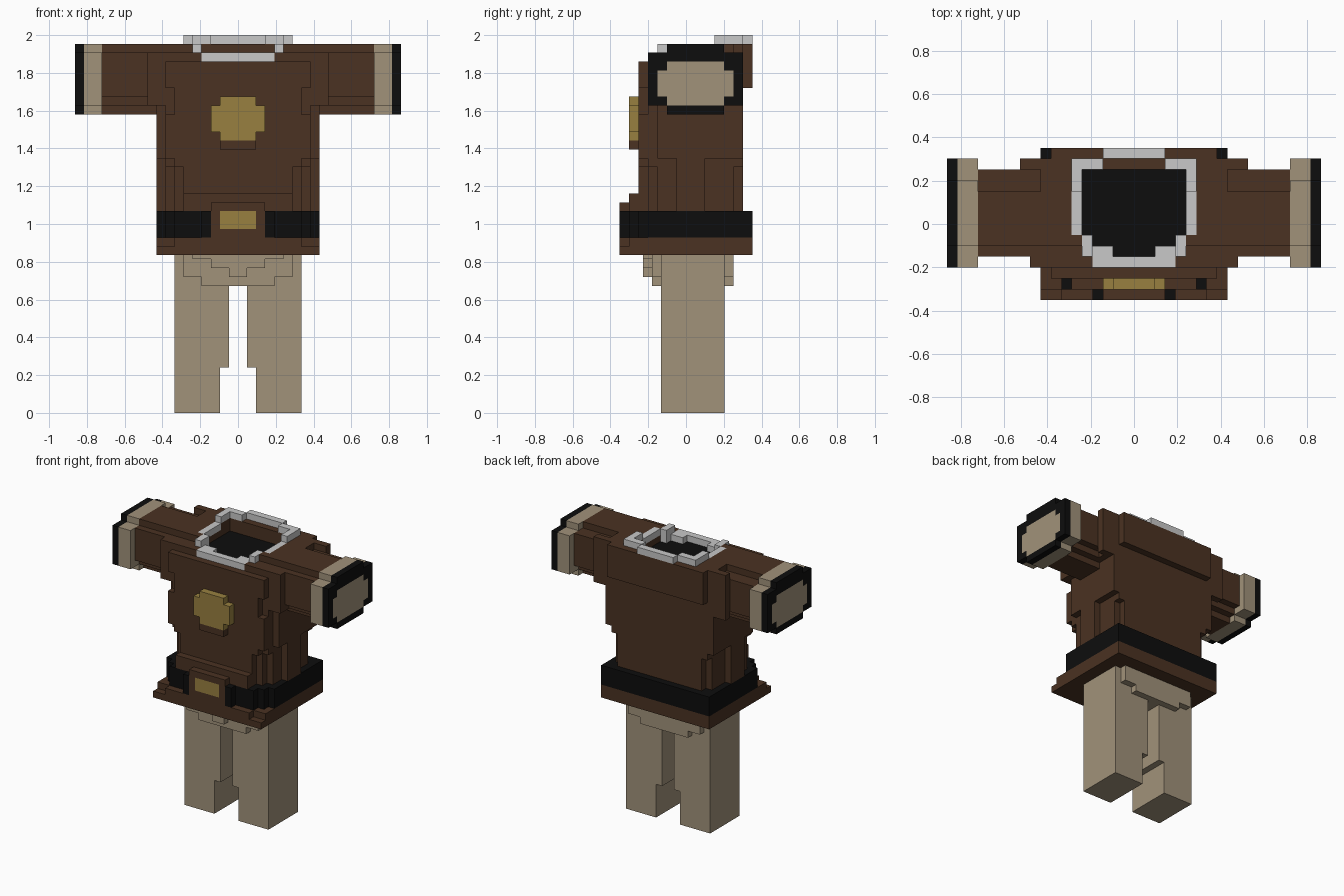
import bpy, bmesh

if "Cube" in bpy.data.objects:
    bpy.data.objects.remove(bpy.data.objects["Cube"])


def material(name, rgb):
    m = bpy.data.materials.new(name)
    m.diffuse_color = (*rgb, 1.0)
    m.use_nodes = True
    m.node_tree.nodes["Principled BSDF"].inputs["Base Color"].default_value = m.diffuse_color
    return m


BROWN = material("brown_cloth", (0.069, 0.032, 0.016))
BEIGE = material("beige_cloth", (0.356, 0.287, 0.195))
BLACK = material("black_leather", (0.004, 0.004, 0.004))
GOLD = material("gold_metal", (0.314, 0.216, 0.051))
GREY = material("grey_trim", (0.578, 0.578, 0.578))


def fill(cells, part, xa, xb, ya, yb, za, zb):
    """Fill a block of cells on both sides of x = 0; part None carves."""
    for i in range(xa, xb):
        for j in range(ya, yb):
            for k in range(za, zb):
                for c in ((i, j, k), (-i - 1, j, k)):
                    if part:
                        cells[c] = part
                    else:
                        cells.pop(c, None)


SIDES = []
for axis in range(3):
    for s in (0, 1):
        u, v = (axis + 1) % 3, (axis + 2) % 3
        corners = []
        for a, b in ((0, 0), (1, 0), (1, 1), (0, 1)):
            p = [0, 0, 0]
            p[axis], p[u], p[v] = s, a, b
            corners.append(tuple(p))
        step = [0, 0, 0]
        step[axis] = 1 if s else -1
        SIDES.append((step, corners if s else corners[::-1]))


def build(cells, part, mat, size, origin):
    """Make one object from the exposed faces of the part's cells."""
    bm = bmesh.new()
    verts = {}
    for c, name in cells.items():
        if name != part:
            continue
        for step, corners in SIDES:
            if tuple(c[a] + step[a] for a in range(3)) in cells:
                continue
            face = []
            for q in corners:
                p = tuple(c[a] + q[a] for a in range(3))
                if p not in verts:
                    verts[p] = bm.verts.new([origin[a] + size[a] * p[a] for a in range(3)])
                face.append(verts[p])
            bm.faces.new(face)
    mesh = bpy.data.meshes.new(part)
    bm.to_mesh(mesh)
    bm.free()
    mesh.materials.append(mat)
    bpy.context.collection.objects.link(bpy.data.objects.new(part, mesh))


t = {}
# Tunic hem
fill(t, "tunic", 0, 9, -7, 7, 0, 1)
fill(t, "tunic", 0, 7, -7, -6, 1, 2)
fill(t, "tunic", 0, 9, -6, 7, 1, 2)
# Belt, stepped round the front corners
for half, front in ((4, -7), (7, -6), (8, -5), (9, -4)):
    fill(t, "belt", 0, half, front, 7, 2, 5)
# Waist and chest core
fill(t, "tunic", 0, 8, -3, 5, 5, 11)
fill(t, "tunic", 0, 9, -1, 2, 5, 11)
fill(t, "tunic", 0, 9, -3, 6, 11, 23)
fill(t, "tunic", 0, 9, -2, 6, 23, 24)
fill(t, "tunic", 0, 7, 5, 6, 5, 10)
fill(t, "tunic", 0, 8, 5, 6, 10, 11)
# Front layers
fill(t, "tunic", 0, 7, -4, -3, 5, 10)
fill(t, "tunic", 0, 8, -4, -3, 10, 23)
for half, z0, z1 in ((6, 5, 10), (7, 10, 11), (8, 11, 16), (7, 16, 19), (8, 19, 22)):
    fill(t, "tunic", 0, half, -5, -4, z0, z1)
fill(t, "tunic", 0, 6, -6, -5, 5, 7)
# Buckle block and buckle
fill(t, "tunic", 0, 3, -7, -6, 2, 6)
fill(t, "buckle", 0, 2, -7, -6, 3, 5)
# Chest medallion
fill(t, "tunic", 0, 2, -6, -5, 12, 13)
fill(t, "medallion", 0, 2, -6, -5, 13, 17)
fill(t, "medallion", 0, 3, -6, -5, 14, 17)
fill(t, "medallion", 0, 2, -6, -5, 17, 18)
# Back yoke and shoulders
fill(t, "tunic", 0, 8, 6, 7, 19, 24)
fill(t, "tunic", 8, 11, 5, 6, 17, 24)
fill(t, "tunic", 8, 10, -4, 5, 17, 23)
# Sleeves
fill(t, "tunic", 8, 15, -3, 5, 18, 23)
fill(t, "tunic", 8, 15, -2, 3, 23, 24)
fill(t, "tunic", 8, 15, -2, 4, 17, 18)
fill(t, "tunic", 8, 15, -1, 3, 16, 17)
# Cuffs, their dark rims and the sleeve ends
for part, x0, x1 in (("cuffs", 15, 17), ("cuff_rims", 17, 18)):
    fill(t, part, x0, x1, -4, 6, 17, 23)
    fill(t, part, x0, x1, -2, 4, 16, 24)
fill(t, "cuffs", 17, 18, -3, 5, 18, 21)
fill(t, "cuffs", 17, 18, -2, 4, 17, 22)
# Neck opening with dark floor
fill(t, None, 0, 5, -3, 5, 22, 24)
fill(t, None, 0, 4, -4, -3, 22, 24)
fill(t, "neck_lining", 0, 5, -3, 5, 21, 22)
# Collar trim, rising from front to back
fill(t, "collar", 0, 4, -4, -3, 22, 23)
fill(t, "collar", 2, 4, -3, -2, 22, 23)
fill(t, "collar", 4, 5, -3, -1, 22, 24)
fill(t, "collar", 5, 6, -1, 3, 23, 24)
fill(t, "collar", 5, 6, 3, 6, 24, 25)
fill(t, "collar", 3, 6, 5, 6, 24, 25)
fill(t, "collar", 0, 3, 6, 7, 24, 25)

for part, mat in (("tunic", BROWN), ("belt", BLACK), ("buckle", GOLD),
                  ("medallion", GOLD), ("cuffs", BEIGE), ("cuff_rims", BLACK),
                  ("neck_lining", BLACK), ("collar", GREY)):
    build(t, part, mat, (0.048, 0.0503, 0.0466), (0, 0, 0.835))

# Trousers: legs and stepped hips
g = {}
fill(g, "trousers", 2, 7, 0, 7, 0, 5)
fill(g, "trousers", 1, 7, 0, 7, 5, 14)
fill(g, "trousers", 0, 7, 0, 7, 14, 18)
fill(g, "trousers", 0, 4, -1, 8, 14, 15)
fill(g, "trousers", 0, 6, -1, 8, 15, 18)
fill(g, "trousers", 0, 1, -2, -1, 15, 16)
fill(g, "trousers", 0, 3, -2, -1, 16, 17)
fill(g, "trousers", 0, 5, -2, -1, 17, 18)
build(g, "trousers", BEIGE, (0.048, 0.048, 0.048), (0, -0.132, 0))
